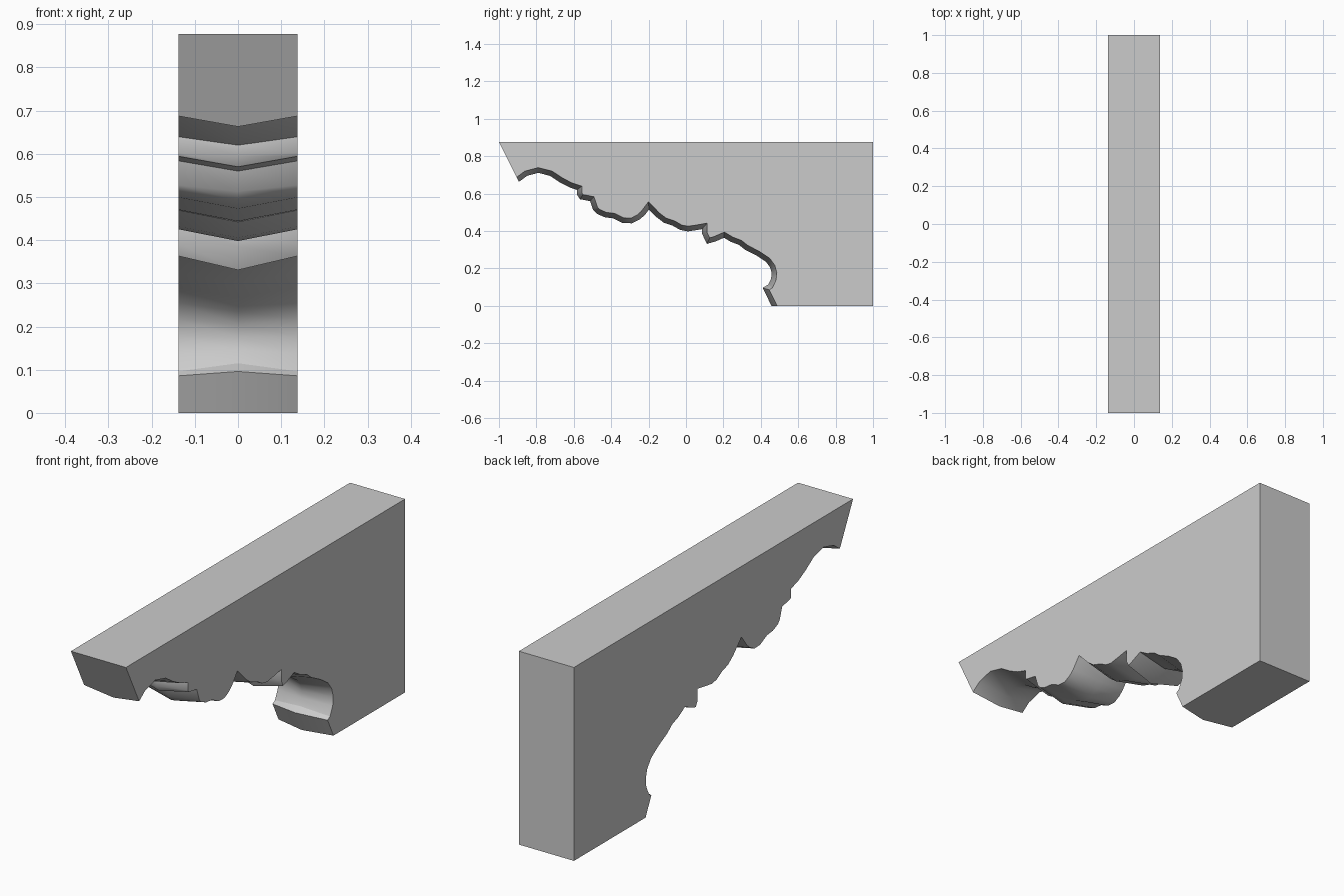
import bpy
import bmesh
import math
from mathutils import Vector

cube = bpy.data.objects.get("Cube")
if cube:
    bpy.data.objects.remove(cube)

HALF_WIDTH, TOP, INSET = 0.138, 0.877, 0.027

# Carved lower edge at the centre ridge, front to back (y, z)
ridge = [Vector(p) for p in [
    (-.893, .663), (-.85, .695), (-.79, .711), (-.727, .695), (-.674, .66), (-.62, .632), (-.583, .62),
    (-.583, .595), (-.567, .57), (-.513, .56), (-.497, .513), (-.476, .492), (-.433, .473), (-.39, .468),
    (-.342, .444), (-.289, .441), (-.246, .463), (-.219, .487), (-.198, .515),
    (-.16, .476), (-.118, .444), (-.07, .428), (-.032, .406), (.01, .398), (.064, .406), (.086, .41),
    (.086, .385), (.112, .331), (.16, .345), (.203, .364), (.24, .342), (.283, .326), (.316, .3),
    (.38, .267), (.428, .235), (.45, .205), (.458, .175), (.455, .145), (.441, .115), (.41, .096),
    (.457, 0)]]


def inset_profile(points, start_dir, end_dir):
    """Mitred inward offset; both ends slide along a given direction."""
    normals = []
    for a, b in zip(points, points[1:]):
        d = (b - a).normalized()
        normals.append(Vector((-d.y, d.x)))
    result = []
    for i, p in enumerate(points):
        if i == 0:
            n, d = normals[0], start_dir
        elif i == len(points) - 1:
            n, d = normals[-1], end_dir
        else:
            n, d = normals[i], (normals[i - 1] + normals[i]).normalized()
        result.append(p + d * INSET / max(n.dot(d), 0.5))
    return result


top_front, top_back, foot_back = Vector((-1, TOP)), Vector((1, TOP)), Vector((1, 0))
side = inset_profile(ridge, (top_front - ridge[0]).normalized(), Vector((1, 0)))

# Solid bracket: three matching outlines joined into a shallow V
bm = bmesh.new()
rings = []
for x, edge in ((-HALF_WIDTH, side), (0, ridge), (HALF_WIDTH, side)):
    outline = edge + [foot_back, top_back, top_front]
    rings.append([bm.verts.new((x, p.x, p.y)) for p in outline])
for left, right in zip(rings, rings[1:]):
    for i in range(len(left)):
        j = (i + 1) % len(left)
        bm.faces.new((left[i], left[j], right[j], right[i]))
bm.faces.new(rings[0])
bm.faces.new(rings[-1][::-1])
bmesh.ops.recalc_face_normals(bm, faces=bm.faces)

mesh = bpy.data.meshes.new("carved_bracket")
bm.to_mesh(mesh)
bm.free()
bracket = bpy.data.objects.new("carved_bracket", mesh)
bpy.context.collection.objects.link(bracket)

# Plain grey finish
grey = bpy.data.materials.new("plain_grey")
grey.use_nodes = True
colour = (0.6, 0.6, 0.6, 1)
grey.diffuse_color = colour
grey.node_tree.nodes["Principled BSDF"].inputs["Base Color"].default_value = colour
mesh.materials.append(grey)

# Soft curves, crisp arrises
bpy.context.view_layer.objects.active = bracket
bracket.select_set(True)
bpy.ops.object.shade_smooth_by_angle(angle=math.radians(32))
